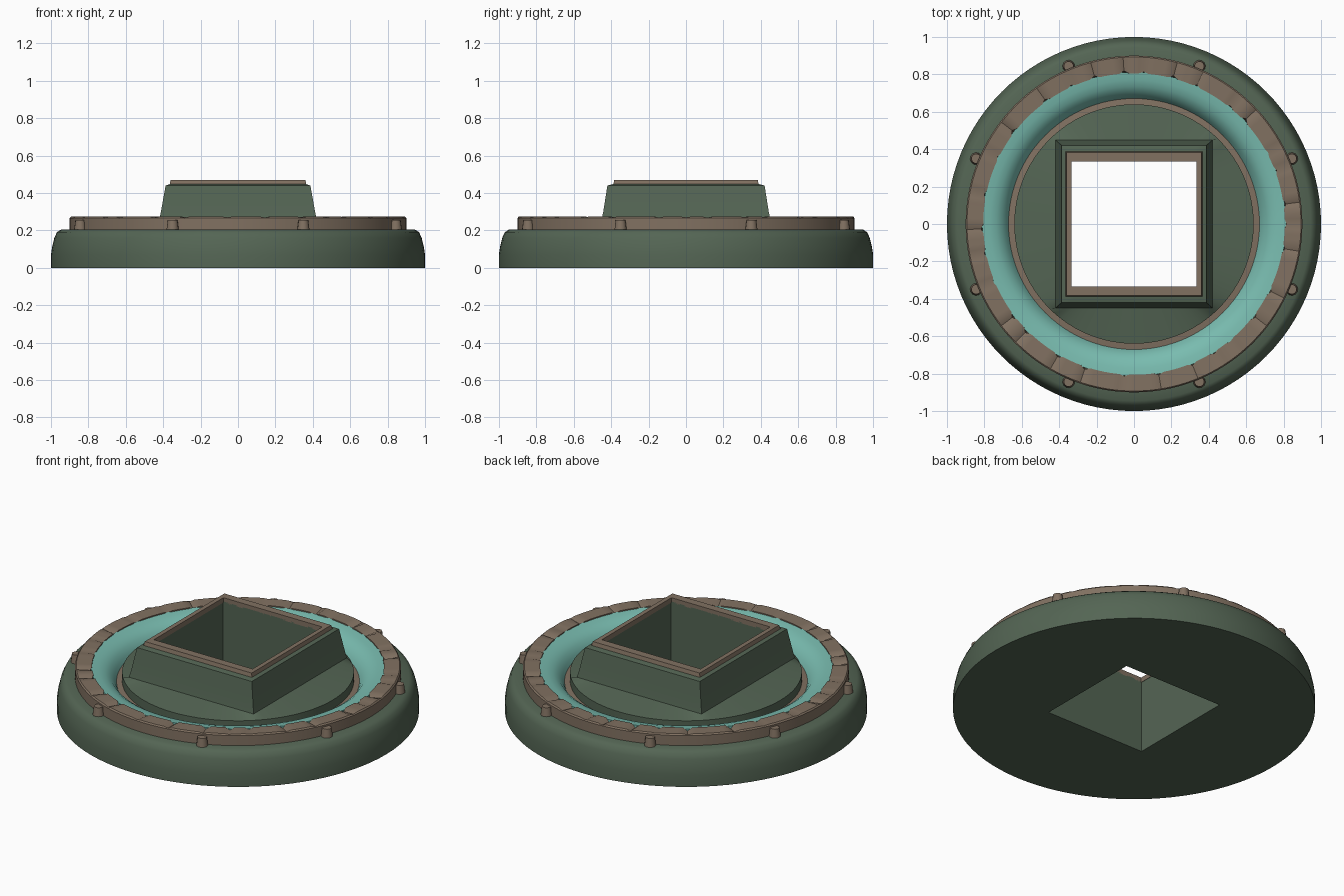
import bpy
import bmesh
import random
from math import sin, cos, pi, radians

random.seed(4)

old = bpy.data.objects.get("Cube")
if old:
    bpy.data.objects.remove(old, do_unlink=True)


def material(name, colour):
    mat = bpy.data.materials.new(name)
    mat.use_nodes = True
    mat.diffuse_color = (*colour, 1)
    mat.node_tree.nodes["Principled BSDF"].inputs["Base Color"].default_value = (*colour, 1)
    return mat


GREEN = material("dark green stone", (0.088, 0.13, 0.088))
BROWN = material("brown stone", (0.22, 0.165, 0.12))
TEAL = material("teal glaze", (0.19, 0.5, 0.43))


def circle(r, z):
    return lambda a: (r * cos(a), r * sin(a), z)


def square(sx, sy, z):
    # Same angular steps as the circle, pushed out onto a rectangle
    def point(a):
        m = max(abs(cos(a)), abs(sin(a)))
        return (sx * cos(a) / m, sy * sin(a) / m, z)
    return point


def finish(obj, mat, angle=35):
    obj.data.materials.append(mat)
    bpy.ops.object.select_all(action='DESELECT')
    obj.select_set(True)
    bpy.context.view_layer.objects.active = obj
    bpy.ops.object.shade_smooth_by_angle(angle=radians(angle))
    return obj


def loft(name, mat, sections, closed=True, steps=96, shape=None):
    """Skin a loop of sections into a ring-shaped part."""
    bm = bmesh.new()
    rings = []
    for s, section in enumerate(sections):
        ring = []
        for k in range(steps):
            p = section(2 * pi * k / steps)
            ring.append(bm.verts.new(shape(s, k, p) if shape else p))
        rings.append(ring)
    pairs = list(zip(rings, rings[1:]))
    if closed:
        pairs.append((rings[-1], rings[0]))
    for lower, upper in pairs:
        for k in range(steps):
            n = (k + 1) % steps
            bm.faces.new((lower[k], lower[n], upper[n], upper[k]))
    if closed:
        bmesh.ops.recalc_face_normals(bm, faces=bm.faces)
    mesh = bpy.data.meshes.new(name)
    bm.to_mesh(mesh)
    bm.free()
    obj = bpy.data.objects.new(name, mesh)
    bpy.context.collection.objects.link(obj)
    return finish(obj, mat)


# Green body: round foot, hidden trough, raised floor and square socket
loft("base_body", GREEN, [
    square(0.335, 0.335, 0), circle(1, 0), circle(1, 0.07),
    circle(0.994, 0.11), circle(0.982, 0.16), circle(0.968, 0.19),
    circle(0.945, 0.205), circle(0.86, 0.205), circle(0.8, 0.14),
    circle(0.64, 0.14), circle(0.64, 0.235), square(0.42, 0.45, 0.262),
    square(0.412, 0.442, 0.3), square(0.387, 0.42, 0.44),
    square(0.365, 0.39, 0.447), square(0.335, 0.335, 0.447),
])

# Brown stone ring with irregular joints worn into its inner top edge
STEPS = 192
joints = {}
position = 0
while position < STEPS:
    joints[position] = random.uniform(0.008, 0.02)
    position += random.randint(4, 9)


def worn(section, k, p):
    depth = joints.get(k, 0)
    x, y, z = p
    if section == 2:
        return (x, y, z - depth * 0.4)
    if section == 3:
        return (x * (1 + depth), y * (1 + depth), z - depth)
    return p


loft("stone_ring", BROWN, [
    circle(0.9, 0.19), circle(0.9, 0.266), circle(0.893, 0.274),
    circle(0.806, 0.272), circle(0.806, 0.19),
], steps=STEPS, shape=worn)

# Teal channel curving down toward the middle
loft("teal_channel", TEAL, [
    circle(0.64, 0.165), circle(0.668, 0.172), circle(0.682, 0.2),
    circle(0.705, 0.23), circle(0.735, 0.25), circle(0.77, 0.261),
    circle(0.812, 0.266), circle(0.812, 0.2),
][1:], closed=False)

# Thin brown lip between the channel and the raised floor
loft("inner_lip", BROWN, [
    circle(0.672, 0.15), circle(0.672, 0.178),
    circle(0.638, 0.182), circle(0.638, 0.15),
])

# Brown trim around the socket mouth
loft("socket_trim", BROWN, [
    square(0.367, 0.39, 0.44), square(0.36, 0.383, 0.47),
    square(0.333, 0.335, 0.47), square(0.333, 0.335, 0.44),
])

# Eight small studs around the outside of the stone ring
for i in range(8):
    a = pi / 8 + i * pi / 4
    bpy.ops.mesh.primitive_cone_add(
        vertices=12, radius1=0.034, radius2=0.026, depth=0.06,
        location=(0.913 * cos(a), 0.913 * sin(a), 0.226), rotation=(0, 0, a))
    stud = bpy.context.object
    stud.name = f"ring_stud_{i + 1}"
    finish(stud, BROWN)
